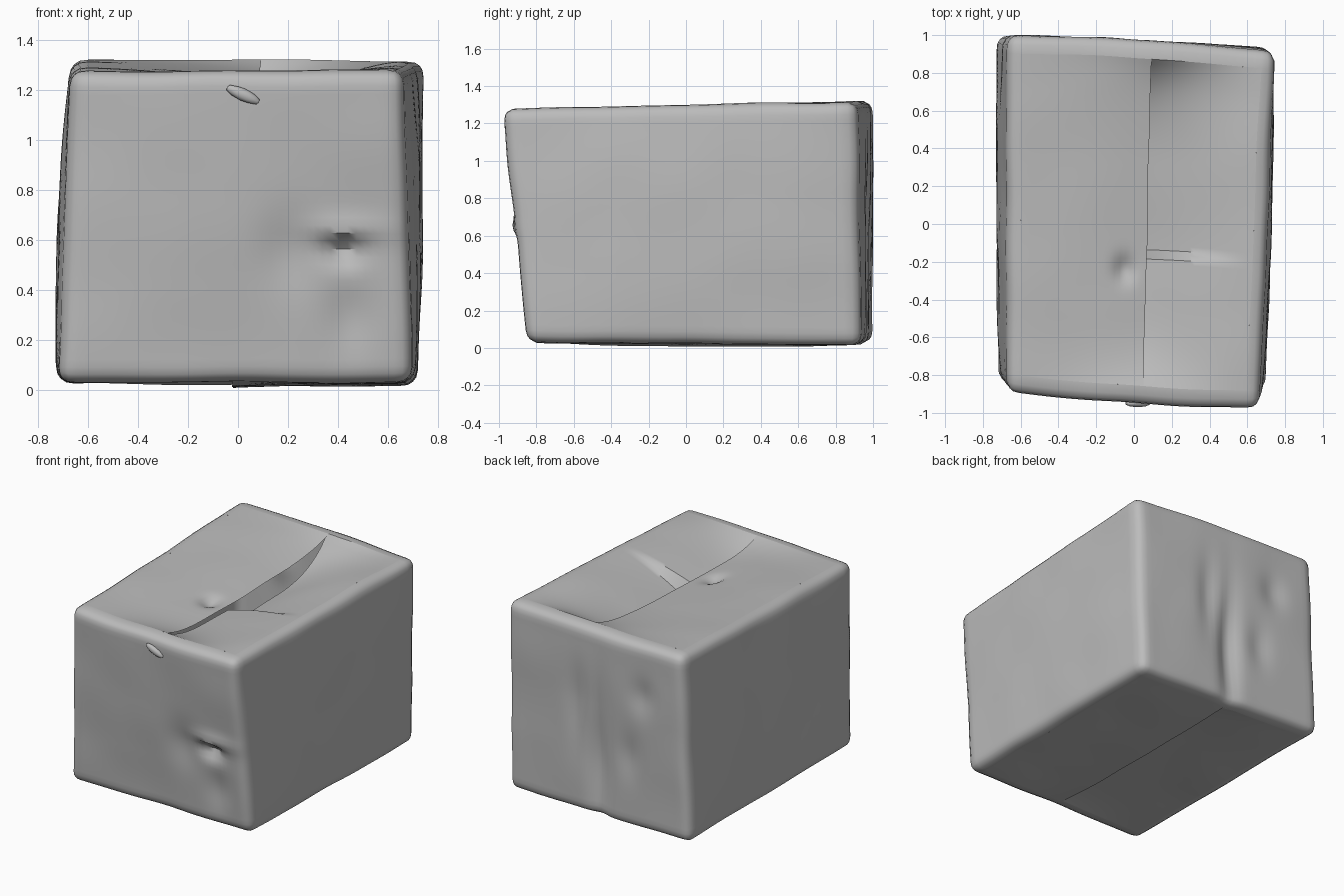
import bpy, bmesh, math
from mathutils import Vector, noise

cube = bpy.data.objects.get("Cube")
if cube:
    bpy.data.objects.remove(cube, do_unlink=True)

grey = bpy.data.materials.new("dull grey card")
grey.use_nodes = True
colour = (0.5, 0.5, 0.5, 1)
grey.diffuse_color = colour
grey.node_tree.nodes["Principled BSDF"].inputs["Base Color"].default_value = colour
grey.node_tree.nodes["Principled BSDF"].inputs["Roughness"].default_value = 0.8

# Skewed corners of the carton, keyed by side signs (x, y, z)
CORNERS = {
    (-1, -1, -1): (-0.72, -0.83, 0.03), (1, -1, -1): (0.70, -0.85, 0.03),
    (-1, 1, -1): (-0.73, 1.0, 0.025), (1, 1, -1): (0.72, 0.94, 0.01),
    (-1, -1, 1): (-0.67, -0.89, 1.27), (1, -1, 1): (0.66, -0.98, 1.28),
    (-1, 1, 1): (-0.67, 1.0, 1.325), (1, 1, 1): (0.745, 0.91, 1.32),
}
HALF = Vector((0.72, 0.93, 0.63))
RADIUS = 0.06
RIM = 0.9
SEAM = 0.08


def bump(a, b, wa, wb):
    return math.exp(-(a / wa) ** 2 - (b / wb) ** 2)


def smooth(a, b, x):
    t = min(max((x - a) / (b - a), 0), 1)
    return t * t * (3 - 2 * t)


def warp(q):
    """Unit-cube point to the battered carton surface."""
    p = Vector((0, 0, 0))
    for s, c in CORNERS.items():
        weight = 1
        for i in range(3):
            weight *= (1 + s[i] * q[i]) / 2
        p += Vector(c) * weight
    # Slight swelling of the walls
    p.x += q.x * 0.025 * (1 - q.y ** 2) * (1 - q.z ** 2)
    p.y += q.y * 0.02 * (1 - q.x ** 2) * smooth(-1, 0.6, q.z)
    # Pinched crease and star-shaped buckle in the front wall
    if q.y < -0.9:
        x, z = p.x, p.z
        below = smooth(0.63, 0.58, z)
        p.y += 0.06 * bump(x - 0.42, z - 0.56, 0.08, 0.06) * below
        p.y += 0.03 * bump(x - 0.2, z - 0.55, 0.12, 0.16)
        p.y += 0.03 * bump(x - 0.45, z - 0.3, 0.1, 0.15)
        p.y -= 0.02 * bump(x - 0.45, z - 0.64, 0.16, 0.05)
    # Buckled gutter and pockets in the back wall
    if q.y > 0.9:
        x, z = p.x, p.z
        p.y -= 0.045 * bump(x, z - 0.4, 0.07, 0.45)
        p.y -= 0.025 * bump(x - 0.17, z - 0.75, 0.07, 0.25)
        p.y -= 0.025 * bump(x + 0.35, z - 0.95, 0.09, 0.12)
        p.y -= 0.02 * bump(x + 0.25, z - 0.5, 0.08, 0.15)
    return p + 0.008 * noise.noise_vector(p * 2.6)


def finish(name, bm):
    me = bpy.data.meshes.new(name)
    bm.to_mesh(me)
    bm.free()
    ob = bpy.data.objects.new(name, me)
    bpy.context.collection.objects.link(ob)
    me.materials.append(grey)
    bpy.ops.object.select_all(action='DESELECT')
    ob.select_set(True)
    bpy.context.view_layer.objects.active = ob
    bpy.ops.object.shade_smooth_by_angle(angle=math.radians(40))


# Carton walls: a finely divided cube, open inside the top and bottom rims
bm = bmesh.new()
bmesh.ops.create_cube(bm, size=2)
bmesh.ops.subdivide_edges(bm, edges=bm.edges[:], cuts=39, use_grid_fill=True)
hole = []
for f in bm.faces:
    c = f.calc_center_median()
    if abs(c.z) > 0.999 and abs(c.x) < RIM and abs(c.y) < RIM:
        hole.append(f)
bmesh.ops.delete(bm, geom=hole, context='FACES')
for v in bm.verts:
    p = Vector([a * h for a, h in zip(v.co, HALF)])
    core = Vector([min(max(a, RADIUS - h), h - RADIUS) for a, h in zip(p, HALF)])
    off = p - core
    if off.length > 0:
        p = core + off.normalized() * RADIUS
    v.co = warp(Vector([a / h for a, h in zip(p, HALF)]))
finish("carton_walls", bm)


def flap(name, start, end, level, sag):
    """Sheet hinged at one rim (start) and loose along its end edge."""
    bm = bmesh.new()
    bmesh.ops.create_grid(bm, x_segments=24, y_segments=72, size=1)
    for v in bm.verts:
        t = (v.co.x + 1) / 2
        y = v.co.y * RIM
        p = warp(Vector((start + (end - start) * t, y, level)))
        p.z += sag(t, y, p) * (1 - abs(v.co.y) ** 5)
        v.co = p
    bmesh.ops.recalc_face_normals(bm, faces=bm.faces[:])
    if sum(f.normal.z for f in bm.faces) * level < 0:
        bmesh.ops.reverse_faces(bm, faces=bm.faces[:])
    finish(name, bm)


# Upper flap sags gently and has a small puncture beside the seam
def upper_sag(t, y, p):
    return -0.07 * t ** 1.5 - 0.04 * bump(p.x + 0.05, p.y + 0.24, 0.05, 0.07)


# Lower flap is torn across, with its back part pushed further inside
def lower_sag(t, y, p):
    return -t ** 1.5 * (0.11 + 0.11 * smooth(-0.2, -0.15, y))


flap("top_right_flap", -RIM, SEAM, 1, upper_sag)
flap("top_left_flap", RIM, SEAM - 0.02, 1, lower_sag)
flap("bottom_left_flap", RIM, -0.02, -1, lambda t, y, p: -0.015 * t ** 3)
flap("bottom_right_flap", -RIM, 0.0, -1, lambda t, y, p: 0.03 * t)

# Small torn tab curling out of the front wall
bm = bmesh.new()
bmesh.ops.create_icosphere(bm, subdivisions=2, radius=1)
tilt = math.radians(-25)
for v in bm.verts:
    x, y, z = v.co.x * 0.075, v.co.y * 0.02, v.co.z * 0.025
    v.co = (0.02 + x * math.cos(tilt) - z * math.sin(tilt), y - 0.95,
            1.18 + x * math.sin(tilt) + z * math.cos(tilt))
finish("front_torn_tab", bm)
